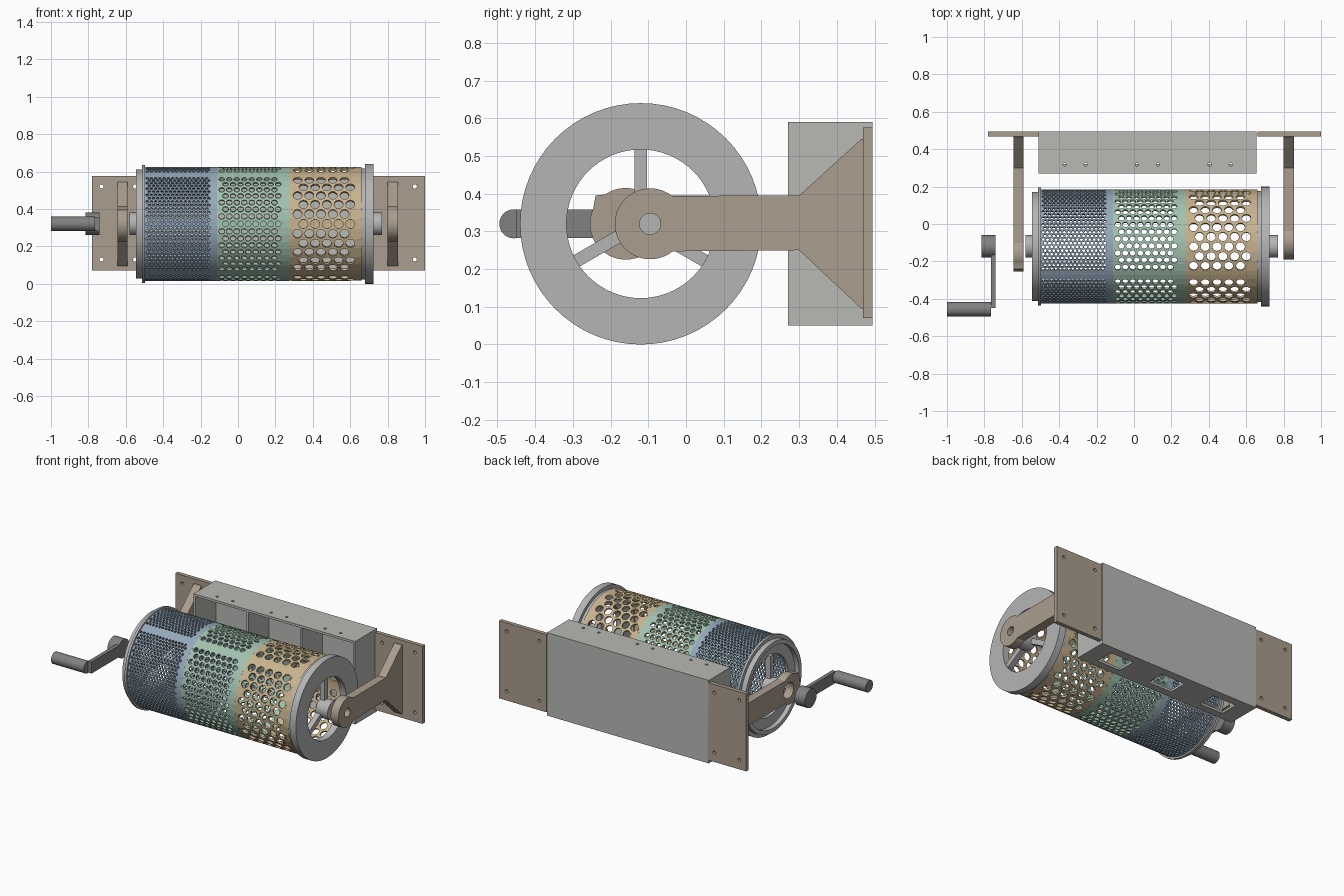
import bpy, math
from mathutils import Matrix, Vector

if "Cube" in bpy.data.objects:
    bpy.data.objects.remove(bpy.data.objects["Cube"])

CY, CZ = -0.12, 0.32          # drum axis


def material(name, rgb):
    m = bpy.data.materials.new(name)
    m.diffuse_color = (*rgb, 1)
    m.use_nodes = True
    m.node_tree.nodes["Principled BSDF"].inputs["Base Color"].default_value = m.diffuse_color
    return m


BLUE = material("blue", (0.30, 0.40, 0.50))
GREEN = material("green", (0.36, 0.54, 0.43))
TAN = material("tan", (0.58, 0.45, 0.27))
BROWN = material("brown", (0.40, 0.34, 0.27))
DARK = material("dark_grey", (0.22, 0.22, 0.22))
GREY = material("grey", (0.46, 0.46, 0.46))
PALE = material("pale_grey", (0.48, 0.48, 0.46))


def add(name, mesh, mat, smooth=True):
    ob = bpy.data.objects.new(name, mesh)
    bpy.context.collection.objects.link(ob)
    mesh.materials.clear()
    mesh.materials.append(mat)
    if smooth:
        bpy.ops.object.select_all(action='DESELECT')
        ob.select_set(True)
        bpy.context.view_layer.objects.active = ob
        bpy.ops.object.shade_smooth_by_angle(angle=math.radians(30))
    return ob


def circle(cx, cy, r, n=32, a0=0, a1=360):
    full = a1 - a0 == 360
    m = n if full else n - 1
    return [(cx + r * math.cos(math.radians(a0 + (a1 - a0) * i / m)),
             cy + r * math.sin(math.radians(a0 + (a1 - a0) * i / m))) for i in range(n)]


def rect(x0, x1, y0, y1):
    return [(x0, y0), (x1, y0), (x1, y1), (x0, y1)]


# local axes to world axes for profiles drawn in each plane
AXES = {'YZ': Matrix(((0, 0, 1), (1, 0, 0), (0, 1, 0))),
        'XZ': Matrix(((1, 0, 0), (0, 0, -1), (0, 1, 0))),
        'XY': Matrix.Identity(3)}


def extrude(name, plane, lo, hi, loops, mat):
    """Extrude an outline with optional holes between lo and hi on the third axis."""
    cu = bpy.data.curves.new(name, 'CURVE')
    cu.dimensions = '2D'
    cu.fill_mode = 'BOTH'
    cu.extrude = (hi - lo) / 2
    for loop in loops:
        sp = cu.splines.new('POLY')
        sp.points.add(len(loop) - 1)
        for p, (a, b) in zip(sp.points, loop):
            p.co = (a, b, 0, 1)
        sp.use_cyclic_u = True
    tmp = bpy.data.objects.new(name + "_curve", cu)
    bpy.context.collection.objects.link(tmp)
    dg = bpy.context.evaluated_depsgraph_get()
    me = bpy.data.meshes.new_from_object(tmp.evaluated_get(dg))
    bpy.data.objects.remove(tmp)
    mid = (lo + hi) / 2
    off = {'YZ': (mid, 0, 0), 'XZ': (0, mid, 0), 'XY': (0, 0, mid)}[plane]
    me.transform(Matrix.Translation(off) @ AXES[plane].to_4x4())
    return add(name, me, mat)


def tube(name, x0, x1, r, mat, y=CY, z=CZ, inner=None, n=48):
    loops = [circle(y, z, r, n)] + ([circle(y, z, inner, n)] if inner else [])
    return extrude(name, 'YZ', x0, x1, loops, mat)


# perforated drum sections: three hole fields divided by plain seams
def perforated(name, x0, x1, xs, xe, cols, rows, r, sides, mat, ro=0.305, ri=0.293):
    verts, faces = [], []

    def pt(u, v, rad):
        verts.append((u, CY + rad * math.cos(v / ro), CZ + rad * math.sin(v / ro)))
        return len(verts) - 1

    def plain(u0, u1, v0, v1):
        q = rect(u0, u1, v0, v1)
        faces.append([pt(*p, ro) for p in reversed(q)])
        faces.append([pt(*p, ri) for p in q])

    def cell(u, v, a, b):
        O, I, o, i = [], [], [], []
        for k in range(sides):
            c, s = math.cos(2 * math.pi * k / sides), math.sin(2 * math.pi * k / sides)
            m = max(abs(c), abs(s))
            edge, hole = (u + a * c / m, v + b * s / m), (u + r * c, v + r * s)
            O.append(pt(*edge, ro)); I.append(pt(*edge, ri))
            o.append(pt(*hole, ro)); i.append(pt(*hole, ri))
        for k in range(sides):
            j = (k + 1) % sides
            faces.extend([(O[j], O[k], o[k], o[j]), (I[k], I[j], i[j], i[k]),
                          (o[j], o[k], i[k], i[j])])

    third, seam = 2 * math.pi * ro / 3, 0.05
    h = (third - seam) / rows
    p = (xe - xs) / (cols + 0.5)
    for t in range(3):
        base = t * third - seam / 2
        for s in range(2):
            plain(x0, x1, base + s * seam / 2, base + (s + 1) * seam / 2)
        for j in range(rows):
            v0 = base + seam + j * h
            start = xs + (j % 2) * p / 2
            plain(x0, start, v0, v0 + h)
            for k in range(cols):
                cell(start + (k + 0.5) * p, v0 + h / 2, p / 2, h / 2)
            plain(start + cols * p, x1, v0, v0 + h)
    me = bpy.data.meshes.new(name)
    me.from_pydata(verts, [], faces)
    return add(name, me, mat, smooth=False)


perforated("fine_drum_section", -0.50, -0.113, -0.497, -0.145, 15, 29, 0.0082, 8, BLUE)
perforated("medium_drum_section", -0.113, 0.275, -0.107, 0.235, 8, 15, 0.0155, 16, GREEN)
perforated("coarse_drum_section", 0.275, 0.66, 0.287, 0.632, 5, 11, 0.0238, 16, TAN)

# drum end rings, hubs and spokes
tube("right_end_ring", 0.68, 0.725, 0.32, GREY, inner=0.197, n=64)
tube("right_ring_neck", 0.655, 0.68, 0.297, GREY, inner=0.28, n=64)
tube("left_flange", -0.512, -0.497, 0.316, GREY, inner=0.28, n=64)
tube("left_end_rim", -0.545, -0.512, 0.292, GREY, inner=0.265, n=64)
tube("left_end_ring", -0.515, -0.495, 0.285, GREY, inner=0.197, n=64)
for side, sx, hx in (("right", (0.685, 0.72), (0.685, 0.77)),
                     ("left", (-0.535, -0.50), (-0.58, -0.50))):
    tube(side + "_hub", *hx, 0.06, GREY)
    for k in range(3):
        a = math.radians(90 + 120 * k)
        c, s = math.cos(a), math.sin(a)
        outline = [(CY + r * c - w * s, CZ + r * s + w * c)
                   for r, w in ((0.04, -0.017), (0.205, -0.017), (0.205, 0.017), (0.04, 0.017))]
        extrude(f"{side}_spoke_{k + 1}", 'YZ', *sx, [outline], GREY)

# support arms with flared wall ends
flare = [(0.30, 0.25), (0.465, 0.095), (0.475, 0.095), (0.475, 0.545), (0.465, 0.545), (0.30, 0.395)]
right_eye = circle(-0.095, 0.32, 0.094, 32, 52, 309)
left_eye = (circle(-0.16, 0.32, 0.095, 10, 52, 125) + [(-0.24, 0.395)]
            + circle(-0.16, 0.32, 0.095, 20, 155, 309))
extrude("right_support_arm", 'YZ', 0.80, 0.855, [right_eye + flare, circle(-0.095, 0.32, 0.028)], BROWN)
extrude("left_support_arm", 'YZ', -0.645, -0.59, [left_eye + flare, circle(-0.135, 0.32, 0.052)], BROWN)

# wall plates with screw holes
for side, x0, x1, hx in (("right", 0.66, 1.0, (0.71, 0.945)), ("left", -0.78, -0.50, (-0.73, -0.55))):
    holes = [circle(x, z, 0.011, 16) for x in hx for z in (0.13, 0.52)]
    extrude(side + "_wall_plate", 'XZ', 0.469, 0.495, [rect(x0, x1, 0.07, 0.575)] + holes, BROWN)

# open-fronted box with three compartments
BX0, BX1, BY0, BY1, BZ0, BZ1, T = -0.51, 0.655, 0.27, 0.495, 0.05, 0.59, 0.015
pitch = (BX1 - BX0) / 3
mids = [BX0 + pitch * (k + 0.5) for k in range(3)]
extrude("box_top", 'XY', BZ1 - T, BZ1, [rect(BX0, BX1, BY0, BY1)]
        + [circle(m + d, 0.318, 0.009, 16) for m in mids for d in (-0.056, 0.056)], PALE)
extrude("box_floor", 'XY', BZ0, BZ0 + T, [rect(BX0, BX1, BY0, BY1)]
        + [rect(m - 0.085, m + 0.085, 0.32, 0.44) for m in mids], PALE)
extrude("box_back", 'XZ', BY1 - T, BY1, [rect(BX0, BX1, BZ0 + T, BZ1 - T)], PALE)
for k in range(4):
    x = BX0 + (BX1 - BX0 - T) * k / 3
    extrude(f"box_wall_{k + 1}", 'YZ', x, x + T, [rect(BY0, BY1 - T, BZ0 + T, BZ1 - T)], PALE)

# hand crank
tube("crank_hub", -0.815, -0.74, 0.06, DARK)
extrude("crank_arm", 'YZ', -0.765, -0.74, [rect(-0.45, -0.10, 0.283, 0.358)], DARK)
tube("crank_handle", -1.0, -0.765, 0.0385, DARK, y=-0.4565, n=32)
